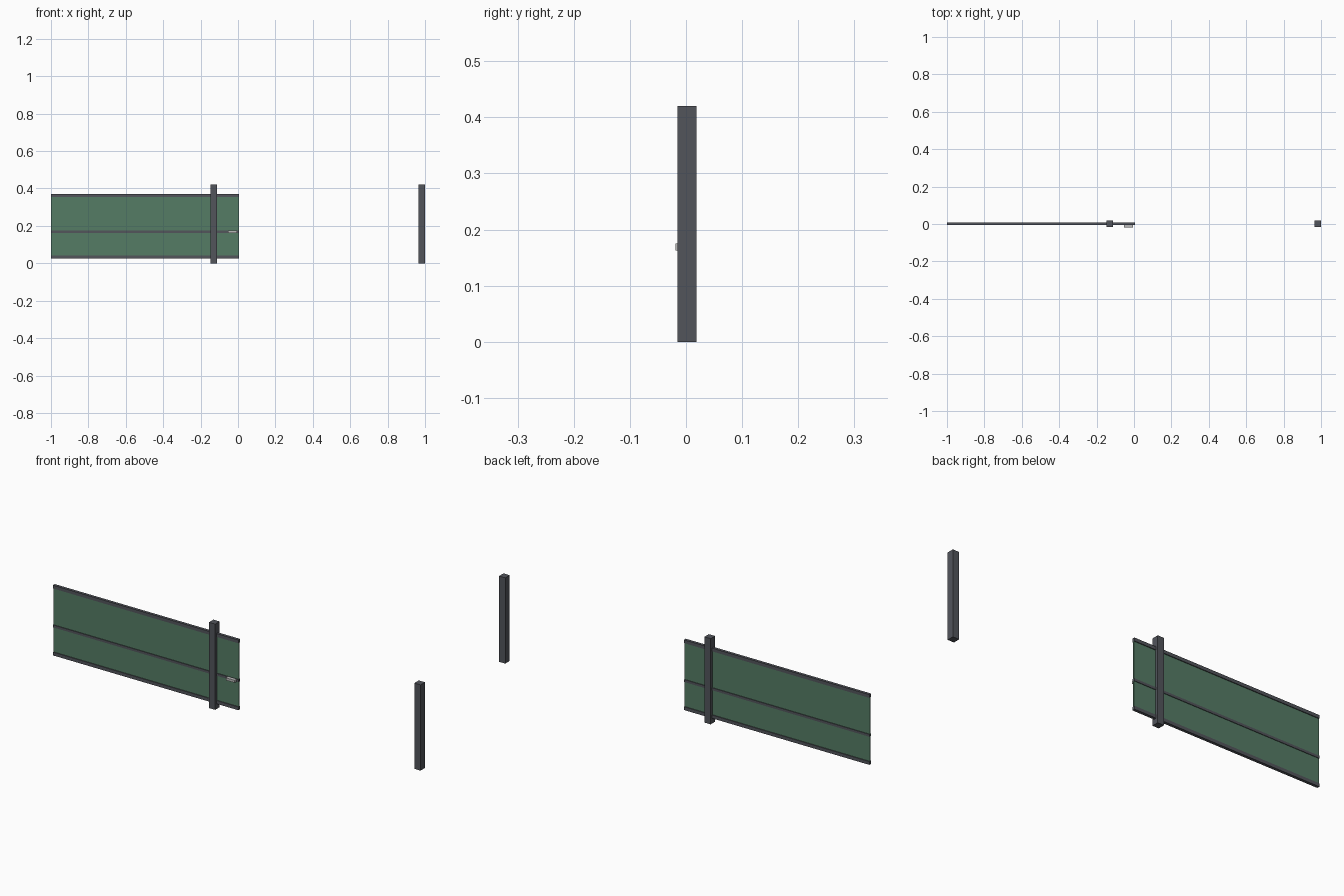
import bpy

if "Cube" in bpy.data.objects:
    bpy.data.objects.remove(bpy.data.objects["Cube"])


def material(name, color):
    m = bpy.data.materials.new(name)
    m.diffuse_color = color
    m.use_nodes = True
    m.node_tree.nodes["Principled BSDF"].inputs["Base Color"].default_value = m.diffuse_color
    return m


steel = material("dark_steel", (0.085, 0.09, 0.105, 1))
green = material("green_panel", (0.09, 0.2, 0.13, 1))
silver = material("light_metal", (0.5, 0.5, 0.5, 1))


def box(name, x, y, z, mat):
    """Box from (min, max) ranges on each axis."""
    bpy.ops.mesh.primitive_cube_add(size=1, location=[sum(r) / 2 for r in (x, y, z)])
    ob = bpy.context.object
    ob.name = name
    ob.scale = [r[1] - r[0] for r in (x, y, z)]
    bpy.ops.object.transform_apply(location=False, rotation=False, scale=True)
    ob.data.materials.append(mat)
    return ob


Y = 0.002            # centre plane of the sliding gate
GATE_X = (-1.0, 0.005)

# Fixed posts
for name, x in (("left_post", -0.13), ("right_post", 0.983)):
    box(name, (x - 0.017, x + 0.017), (Y - 0.017, Y + 0.017), (0, 0.42), steel)

# Sliding panel
box("gate_panel", GATE_X, (Y - 0.003, Y + 0.003), (0.035, 0.362), green)

# Horizontal rails
for name, z, h, d in (("bottom_rail", 0.034, 0.008, 0.007),
                      ("middle_rail", 0.169, 0.006, 0.006),
                      ("top_rail", 0.362, 0.008, 0.007)):
    box(name, GATE_X, (Y - d, Y + d), (z - h, z + h), steel)

# Pull handle
box("handle", (-0.053, -0.005), (-0.019, Y - 0.006), (0.163, 0.175), silver)
